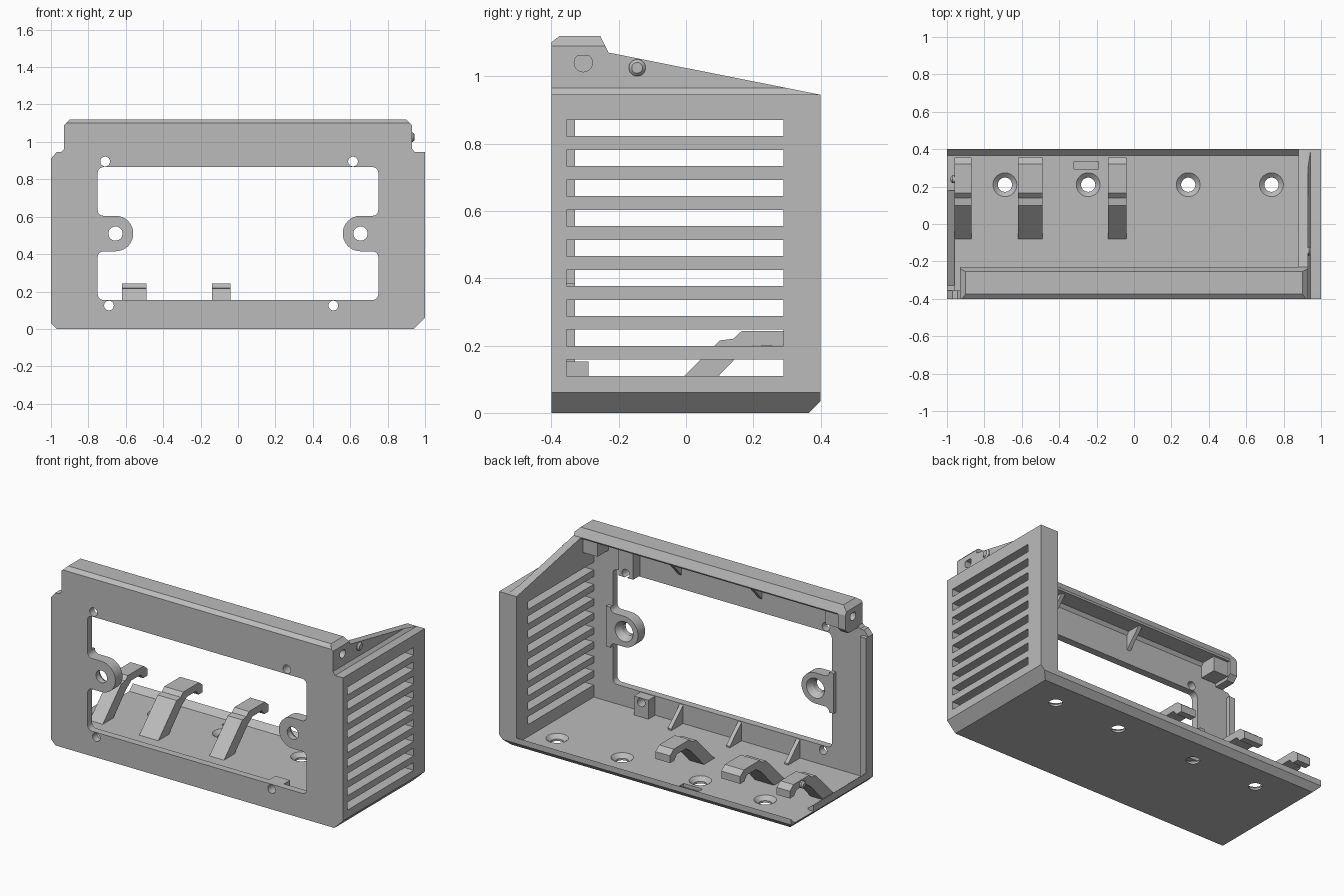
import bpy, bmesh, math

if "Cube" in bpy.data.objects:
    bpy.data.objects.remove(bpy.data.objects["Cube"])

grey = bpy.data.materials.new("plain grey")
grey.use_nodes = True
grey.diffuse_color = (0.5, 0.5, 0.5, 1)
grey.node_tree.nodes["Principled BSDF"].inputs["Base Color"].default_value = (0.5, 0.5, 0.5, 1)

# Ways to place a 2D profile point (u, v) at depth w along each axis
PLACE = {"x": lambda u, v, w: (w, u, v),
         "y": lambda u, v, w: (u, w, v),
         "z": lambda u, v, w: (u, v, w)}


def loft(name, rings):
    """Solid through a list of matching 3D rings."""
    bm = bmesh.new()
    loops = [[bm.verts.new(p) for p in ring] for ring in rings]
    for a, b in zip(loops, loops[1:]):
        for i in range(len(a)):
            j = (i + 1) % len(a)
            bm.faces.new((a[i], a[j], b[j], b[i]))
    bm.faces.new(loops[0])
    bm.faces.new(loops[-1])
    bmesh.ops.recalc_face_normals(bm, faces=bm.faces)
    mesh = bpy.data.meshes.new(name)
    bm.to_mesh(mesh)
    bm.free()
    mesh.materials.append(grey)
    obj = bpy.data.objects.new(name, mesh)
    bpy.context.collection.objects.link(obj)
    return obj


def prism(name, axis, pts, a, b):
    return loft(name, [[PLACE[axis](u, v, w) for u, v in pts] for w in (a, b)])


def box(name, x, y, z):
    return prism(name, "z", [(x[0], y[0]), (x[1], y[0]), (x[1], y[1]), (x[0], y[1])], *z)


def arc(u, v, r, start=0, end=360, n=32):
    full = end - start == 360
    angles = [math.radians(start + (end - start) * i / n) for i in range(n + (not full))]
    return [(u + r * math.cos(t), v + r * math.sin(t)) for t in angles]


def turned(name, axis, u, v, steps):
    """Round solid from (depth, radius) steps."""
    return loft(name, [[PLACE[axis](p, q, w) for p, q in arc(u, v, r)] for w, r in steps])


def boolean(obj, tools, mode="DIFFERENCE"):
    for t in tools:
        m = obj.modifiers.new("cut", "BOOLEAN")
        m.operation, m.solver, m.object = mode, "EXACT", t
    bpy.context.view_layer.update()
    mesh = bpy.data.meshes.new_from_object(obj.evaluated_get(bpy.context.evaluated_depsgraph_get()))
    obj.modifiers.clear()
    obj.data = mesh
    for t in tools:
        bpy.data.objects.remove(t)


def corner_cuts():
    """Bevels at both ends of the top flange."""
    return [prism("cutter", "y", [(s * 0.89, 1.13), (s * 0.95, 1.07), (s * 0.95, 1.13)], -0.5, -0.2)
            for s in (-1, 1)]


BACK = -0.355   # rear face of the front panel
FLOOR = 0.035   # top of the floor

# Front panel
panel = prism("front_panel", "y", [
    (-0.97, 0), (0.94, 0), (1, 0.06), (1, 0.945), (0.93, 0.945), (0.93, 1.07),
    (-0.93, 1.07), (-0.93, 0.96), (-0.945, 0.945), (-0.97, 0.945), (-1, 0.91), (-1, 0.03)], -0.4, BACK)
r = 0.03
window = [p for u, v, a in ((0.72, 0.835, 0), (-0.72, 0.835, 90), (-0.72, 0.185, 180), (0.72, 0.185, 270))
          for p in arc(u, v, r, a, a + 90, 6)]
boolean(panel, [prism("cutter", "y", window, -0.5, -0.2)])

# Screw ears with filleted roots
SCREWS = [(-0.71, 0.895), (0.615, 0.895), (-0.69, 0.125), (0.51, 0.125)]
for side, s in (("right", -1), ("left", 1)):
    half = arc(-0.655, 0.51, 0.095, -90, 90, 20)
    root = arc(-0.72, 0.635, 0.03, 270, 180, 6)
    foot = arc(-0.72, 0.385, 0.03, 180, 90, 6)
    shape = [(-0.78, 0.385)] + foot + half + root + [(-0.78, 0.635)]
    ear = prism(side + "_screw_ear", "y", [(s * -u, v) for u, v in shape], -0.4, -0.33)
    boolean(ear, [turned("cutter", "y", s * 0.655, 0.51,
                         [(-0.5, 0.038), (-0.365, 0.038), (-0.325, 0.065), (-0.3, 0.065)])])

boolean(panel, [turned("cutter", "y", u, v, [(-0.5, 0.026), (-0.2, 0.026)]) for u, v in SCREWS])

# Screw bosses behind the panel
for name, (u, v), low, high in (("upper_screw_boss", SCREWS[1], 0.87, 1.06),
                                ("lower_screw_boss", SCREWS[3], 0.03, 0.152)):
    boss = box(name, (u - 0.05, u + 0.05), (BACK, -0.29), (low, high))
    boolean(boss, [turned("cutter", "y", u, v, [(-0.5, 0.026), (-0.2, 0.026)])])

# Top flange
flange = prism("top_flange", "x", [
    (-0.4, 1.05), (-0.4, 1.1), (-0.375, 1.12), (-0.255, 1.12), (-0.23, 1.07), (-0.235, 1.06),
    (-0.34, 1.06), (BACK, 1.04)], -0.93, 0.93)
boolean(flange, corner_cuts())

# Stiffening ribs under the flange and above the floor
for i, x in enumerate((0.82, 0.29, -0.26)):
    prism(f"flange_rib_{i + 1}", "x", [(BACK, 0.95), (-0.25, 1.065), (BACK, 1.065)], x - 0.012, x + 0.012)
for i, x in enumerate((0.28, -0.12, -0.52)):
    prism(f"floor_rib_{i + 1}", "x", [(BACK, 0.02), (-0.24, 0.02), (-0.24, 0.045), (BACK, 0.15)],
          x - 0.012, x + 0.012)

# Flange end tabs and the right end plate
for side, s in (("right", -1), ("left", 1)):
    box(side + "_flange_tab", sorted((s * 0.78, s * 0.885)), (BACK, -0.25), (0.97, 1.065))
plate = prism("right_end_plate", "x", [
    (-0.4, 0.95), (-0.4, 1.1), (-0.375, 1.12), (-0.255, 1.12), (-0.23, 1.07), (-0.23, 0.98),
    (-0.26, 0.95)], -0.93, -0.88)
boolean(plate, corner_cuts() + [turned("cutter", "x", -0.305, 1.04, [(-1, 0.027), (-0.895, 0.027)])])

# Vented left wall with a sloping upper web
wall = prism("left_vent_wall", "y", [
    (0.88, 0), (0.94, 0), (1, 0.06), (1, 0.945), (0.945, 0.945), (0.93, 0.965), (0.93, 1.11),
    (0.88, 1.11)], -0.4, 0.4)
slots = [box("cutter", (0.8, 1.1), (BACK, 0.29), (0.11 + i * 0.089, 0.158 + i * 0.089)) for i in range(9)]
slope = prism("cutter", "x", [(-0.23, 1.2), (-0.255, 1.12), (-0.23, 1.07), (0.5, 0.925), (0.5, 1.2)], 0.8, 1.1)
heel = prism("cutter", "x", [(0.355, -0.01), (0.41, -0.01), (0.41, 0.045)], 0.8, 1.1)
nose = prism("cutter", "x", [(-0.41, 1.092), (-0.37, 1.125), (-0.41, 1.125)], 0.8, 1.1)
eye = turned("cutter", "x", -0.305, 1.04, [(0.895, 0.027), (1.1, 0.027)])
boolean(wall, slots + [slope, heel, nose, eye] + corner_cuts())
turned("left_wall_pin", "x", -0.145, 1.025, [(0.92, 0.025), (0.935, 0.025), (0.944, 0.016)])

# Floor with an upturned back lip
floor = prism("floor", "x", [
    (-0.4, 0), (0.365, 0), (0.4, 0.035), (0.4, 0.07), (0.365, FLOOR), (-0.4, FLOOR)], -1, 0.94)
cuts = [turned("cutter", "z", x, 0.21, [(-0.1, 0.038), (0.012, 0.038), (0.037, 0.066), (0.1, 0.066)])
        for x in (-0.69, -0.245, 0.29, 0.735)]
cuts.append(prism("cutter", "y", [(-1.01, 0.04), (-1.01, -0.01), (-0.96, -0.01)], -0.5, 0.5))
cuts.append(box("cutter", (-0.32, -0.19), (0.295, 0.335), (0.015, 0.1)))
boolean(floor, cuts)

# Low lip on the open side and return along the panel edge
prism("right_floor_lip", "y", [(-1, 0.03), (-0.96, 0.03), (-0.96, 0.045), (-1, 0.075)], -0.38, 0.18)
box("panel_edge_return", (-1, -0.96), (-0.36, -0.33), (0.03, 0.91))

# Cable hooks
HOOK = [(-0.085, 0.03), (0.1, 0.215), (0.14, 0.22), (0.165, 0.243), (0.32, 0.243), (0.355, 0.215),
        (0.355, 0.17), (0.315, 0.17), (0.29, 0.2), (0.2, 0.2), (0.15, 0.165), (0.02, 0.03)]
for i, (a, b) in enumerate(((-0.96, -0.87), (-0.62, -0.49), (-0.14, -0.04))):
    prism(f"cable_hook_{i + 1}", "x", HOOK, a, b)
turned("hook_pin", "x", 0.24, 0.215, [(-0.95, 0.022), (-0.97, 0.022), (-0.98, 0.012)])

# Smooth the round holes, keep the edges sharp
bpy.ops.object.select_all(action="DESELECT")
for obj in bpy.context.collection.objects:
    if obj.type == "MESH" and obj.data.materials and obj.data.materials[0] == grey:
        obj.select_set(True)
        bpy.context.view_layer.objects.active = obj
bpy.ops.object.shade_smooth_by_angle(angle=math.radians(20))
